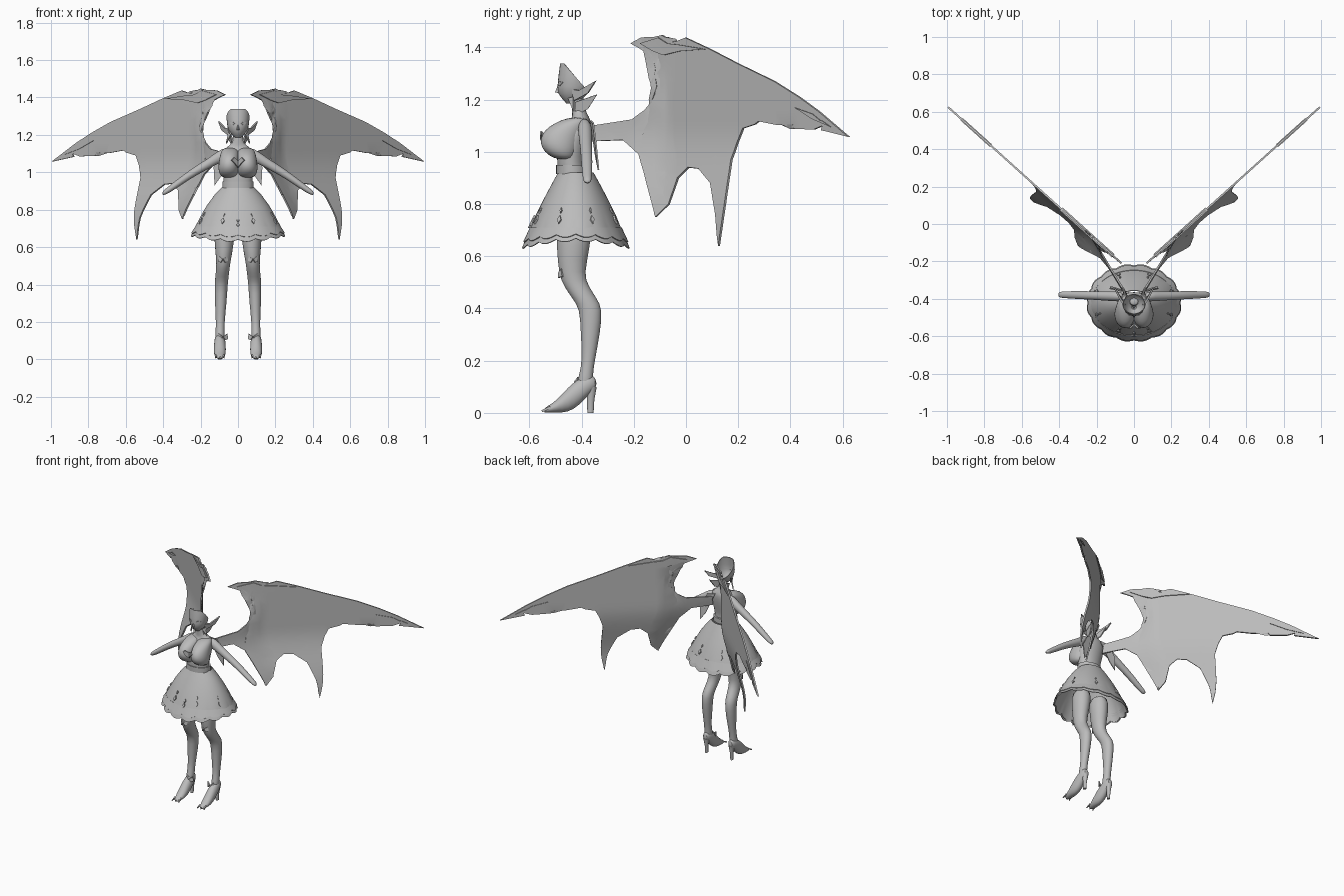
import bpy, bmesh, math
from mathutils import Vector

if "Cube" in bpy.data.objects:
    bpy.data.objects.remove(bpy.data.objects["Cube"])

GREY = (0.5, 0.5, 0.5, 1)
grey = bpy.data.materials.new("plain_grey")
grey.use_nodes = True
grey.diffuse_color = GREY
grey.node_tree.nodes["Principled BSDF"].inputs["Base Color"].default_value = GREY


def finish(name, bm, mirror=False, subsurf=0, thick=0):
    """Turn a bmesh into a shaded object with its modifiers."""
    bmesh.ops.recalc_face_normals(bm, faces=bm.faces)
    mesh = bpy.data.meshes.new(name)
    bm.to_mesh(mesh)
    bm.free()
    mesh.materials.append(grey)
    ob = bpy.data.objects.new(name, mesh)
    bpy.context.collection.objects.link(ob)
    bpy.ops.object.select_all(action='DESELECT')
    ob.select_set(True)
    bpy.context.view_layer.objects.active = ob
    bpy.ops.object.shade_smooth_by_angle(angle=math.radians(50))
    if thick:
        mod = ob.modifiers.new("thickness", 'SOLIDIFY')
        mod.thickness, mod.offset = thick, 0
        ob.modifiers.new("crisp_rim", 'EDGE_SPLIT').split_angle = math.radians(50)
    if subsurf:
        ob.modifiers.new("smooth", 'SUBSURF').levels = subsurf
        ob.modifiers["smooth"].render_levels = subsurf
    if mirror:
        ob.modifiers.new("mirror", 'MIRROR')
    return ob


def bridge(bm, rings):
    for a, b in zip(rings, rings[1:]):
        for i in range(len(a)):
            j = (i + 1) % len(a)
            bm.faces.new((a[i], a[j], b[j], b[i]))


def loft(axis, sections, n=20, caps=True):
    """Ellipse rings square to an axis; section = x, y, z, radius, radius."""
    bm, rings = bmesh.new(), []
    u, v = {'x': (1, 2), 'y': (0, 2), 'z': (0, 1)}[axis]
    for x, y, z, ru, rv in sections:
        ring = []
        for i in range(n):
            p = Vector((x, y, z))
            a = math.tau * i / n
            p[u] += ru * math.cos(a)
            p[v] += rv * math.sin(a)
            ring.append(bm.verts.new(p))
        rings.append(ring)
    bridge(bm, rings)
    if caps:
        bm.faces.new(rings[0])
        bm.faces.new(rings[-1])
    return bm


def plate(name, points, thick=0.008, mirror=True):
    bm = bmesh.new()
    bm.faces.new([bm.verts.new(p) for p in points])
    return finish(name, bm, mirror, thick=thick)


# Torso, neck and bust
finish("torso", loft('z', [
    (0, -.43, .90, .08, .062), (0, -.44, .94, .077, .052), (0, -.44, .98, .08, .056),
    (0, -.43, 1.04, .09, .06), (0, -.415, 1.09, .092, .052), (0, -.4, 1.125, .075, .036),
    (0, -.408, 1.145, .042, .028), (0, -.412, 1.17, .027, .025), (0, -.415, 1.22, .027, .026)]),
    subsurf=1)
finish("bust", loft('z', [
    (.047, -.46, .97, .03, .03), (.05, -.475, .985, .048, .052), (.05, -.483, 1.015, .056, .072),
    (.049, -.482, 1.05, .055, .078), (.046, -.463, 1.085, .052, .078), (.044, -.44, 1.11, .047, .064),
    (.044, -.41, 1.133, .032, .04)]), mirror=True, subsurf=1)
finish("waist_band", loft('z', [(0, -.435, z, .083, .062) for z in (.915, .925, .945, .95)], 32))

# Open backed head, cut on a slant
bm = loft('z', [
    (0, -.445, 1.187, .014, .012), (0, -.436, 1.203, .032, .036), (0, -.432, 1.225, .047, .055),
    (0, -.43, 1.25, .055, .06), (0, -.427, 1.285, .059, .06), (0, -.427, 1.315, .06, .056),
    (0, -.427, 1.338, .058, .053)], 28, caps=False)
bmesh.ops.bisect_plane(bm, geom=bm.verts[:] + bm.edges[:] + bm.faces[:],
                       plane_co=(0, -.43, 1.295), plane_no=(0, .07, .06), clear_outer=True)
finish("head", bm, thick=.004)
plate("nose", [(.007, -.488, 1.225), (0, -.501, 1.228), (0, -.488, 1.26)], .004)
plate("eye", [(.014, -.488, 1.258), (.03, -.483, 1.252), (.045, -.47, 1.266), (.028, -.485, 1.27)], .006)
plate("ear", [(.045, -.43, 1.195), (.05, -.435, 1.24), (.068, -.41, 1.235), (.102, -.345, 1.272),
              (.085, -.375, 1.225)], .01)
plate("collar_point", [(.025, -.42, 1.14), (.035, -.425, 1.19), (.058, -.34, 1.22), (.042, -.375, 1.165)])
plate("front_lock", [(.035, -.45, 1.205), (.05, -.43, 1.21), (.062, -.43, 1.155)])

# Back ribbons
plate("back_ribbon", [(.03, -.365, 1.12), (.085, -.355, 1.11), (.13, -.345, 1.03), (.125, -.335, .93),
                      (.09, -.345, .98)], .006)

# Arms
finish("arm", loft('x', [
    (.055, -.39, 1.095, .024, .035), (.09, -.387, 1.09, .027, .036), (.14, -.385, 1.058, .026, .03),
    (.23, -.382, 1.005, .022, .025), (.29, -.38, .965, .022, .024), (.375, -.378, .903, .018, .019),
    (.398, -.378, .89, .015, .013), (.405, -.378, .887, .008, .006)]), mirror=True, subsurf=1)

# Legs and heeled shoes
finish("leg", loft('z', [
    (.07, -.43, .76, .06, .07), (.073, -.43, .64, .055, .066), (.077, -.44, .53, .039, .048),
    (.081, -.42, .485, .036, .048), (.086, -.39, .44, .036, .047), (.09, -.363, .4, .035, .044),
    (.092, -.366, .31, .032, .038), (.095, -.373, .2, .023, .024), (.096, -.383, .15, .024, .026),
    (.096, -.39, .08, .027, .035)]), mirror=True, subsurf=1)
finish("shoe", loft('y', [
    (.097, -.545, .008, .01, .007), (.097, -.53, .014, .02, .013), (.097, -.5, .022, .03, .021),
    (.097, -.45, .051, .033, .05), (.097, -.41, .08, .031, .052), (.097, -.37, .112, .028, .04),
    (.097, -.342, .112, .015, .02)]), mirror=True, subsurf=1)
finish("shoe_heel", loft('z', [
    (.097, -.366, 0, .009, .012), (.097, -.365, .05, .011, .014), (.097, -.362, .1, .02, .02)], 12),
    mirror=True)
for side in (-1, 0, 1):
    x = .097 + side * .018
    plate("toe_spike", [(x - .007, -.52, .022), (x + .007, -.52, .022), (x + side * .008, -.552, .006)], .008)

# Flared skirt: height against radii
SKIRT = [(.92, .084, .066), (.88, .122, .088), (.82, .166, .12), (.76, .2, .15),
         (.71, .226, .174), (.67, .24, .193)]


def skirt_radii(z):
    for (z1, a1, b1), (z0, a0, b0) in zip(SKIRT, SKIRT[1:]):
        if z >= z0:
            t = (z - z0) / (z1 - z0)
            return a0 + (a1 - a0) * t, b0 + (b1 - b0) * t
    return SKIRT[-1][1:]


def skirt_point(a, z, out=0.0):
    rx, ry = skirt_radii(z)
    return Vector(((rx + out) * math.cos(a), -.422 + (ry + out) * math.sin(a), z))


def skirt_layer(name, heights, out, drop):
    """Ring layers whose lowest rows dip front and back in scallops."""
    bm, rings, n = bmesh.new(), [], 128
    for k, z in enumerate(heights):
        hem = max(0, k - len(heights) + 3) / 2
        ring = []
        for i in range(n):
            a = math.tau * i / n
            wave = abs(math.sin(8 * a))
            p = skirt_point(a, z, out * k / (len(heights) - 1) + hem * .008 * wave)
            p.z -= hem * (drop * math.sin(a) ** 2 + .012 * wave)
            ring.append(bm.verts.new(p))
        rings.append(ring)
    bridge(bm, rings)
    finish(name, bm, thick=.004)


skirt_layer("skirt", [s[0] for s in SKIRT], 0, .02)
skirt_layer("upper_ruffle", [.71, .698, .685], .008, .02)
skirt_layer("lower_ruffle", [.7, .685, .668], .006, .028)


def charm(name, a, z, size):
    """Small raised diamond on the skirt."""
    s = size / .2
    plate(name, [skirt_point(a, z + size, .005), skirt_point(a + s * .6, z, .005),
                 skirt_point(a, z - size, .005), skirt_point(a - s * .6, z, .005)], .008, False)


for i in range(8):
    a = math.tau * (i + .5) / 8
    charm("skirt_charm", a, .74, .016)
    charm("small_skirt_charm", a, .775, .01)
for z in (.72, .745):
    charm("front_charm", -math.pi / 2, z, .012)

# Bows on chest, knees and ankles
plate("chest_bow", [(0, -.535, 1.06), (.02, -.555, 1.08), (.035, -.557, 1.065), (.016, -.555, 1.045),
                    (0, -.535, 1.025)], .008)
for name, y, z in (("knee_bow", -.488, .535), ("ankle_bow", -.425, .12)):
    for side in (-1, 1):
        plate(name, [(.08, y, z), (.08 + side * .022, y + .012, z + .017), (.08 + side * .024, y + .016, z - .012),
                     (.08 + side * .012, y, z - .018)], .008)


# Wings: flat outline bent into a swept sheet with out-curled spikes
def ease(t):
    t = min(1, max(0, t))
    return t * t * (3 - 2 * t)


def wing_x(y, z):
    curl = .1 * ease((1.1 - z) / .4)
    root = .5 * max(0, -.06 - y) * ease((1.42 - z) / .2)
    return .3 + 1.11 * y + curl * ease((.36 - y) / .2) + root


def wing_sheet(name, outline, thick):
    bm = bmesh.new()
    bm.faces.new([bm.verts.new((0, y, z)) for y, z in outline])
    bmesh.ops.triangulate(bm, faces=bm.faces)
    for i in range(40):
        for co, no in (((0, -.4 + i * .04, 0), (0, 1, 0)), ((0, 0, .6 + i * .04), (0, 0, 1))):
            bmesh.ops.bisect_plane(bm, geom=bm.verts[:] + bm.edges[:] + bm.faces[:],
                                   plane_co=co, plane_no=no)
    bmesh.ops.remove_doubles(bm, verts=bm.verts, dist=.004)
    for v in bm.verts:
        v.co.x = wing_x(v.co.y, v.co.z)
    finish(name, bm, mirror=True, thick=thick)


wing_sheet("wing", [
    (-.21, 1.415), (-.17, 1.437), (-.09, 1.447), (-.06, 1.435), (-.05, 1.42), (-.03, 1.425), (0, 1.437),
    (.09, 1.395), (.2, 1.338), (.34, 1.27), (.435, 1.21), (.51, 1.155), (.625, 1.057), (.52, 1.083),
    (.525, 1.1), (.49, 1.085), (.42, 1.088), (.41, 1.105), (.35, 1.103), (.28, 1.117), (.265, 1.105),
    (.22, 1.09), (.175, .97), (.16, .87), (.125, .63), (.115, .76), (.095, .88), (.05, .935), (.01, .94),
    (-.03, .9), (-.065, .8), (-.115, .75), (-.095, .84), (-.13, .92), (-.18, .99), (-.24, 1.045),
    (-.37, 1.04), (-.36, 1.1), (-.206, 1.124), (-.157, 1.16), (-.125, 1.205), (-.11, 1.25),
    (-.115, 1.32), (-.125, 1.37)], .01)
wing_sheet("wing_crest", [(-.17, 1.415), (-.1, 1.437), (-.065, 1.415), (-.02, 1.41), (.08, 1.393),
                          (-.02, 1.385), (-.08, 1.37), (-.12, 1.385)], .022)
wing_sheet("wing_tip_barb", [(.42, 1.17), (.49, 1.145), (.56, 1.095), (.49, 1.125)], .018)
